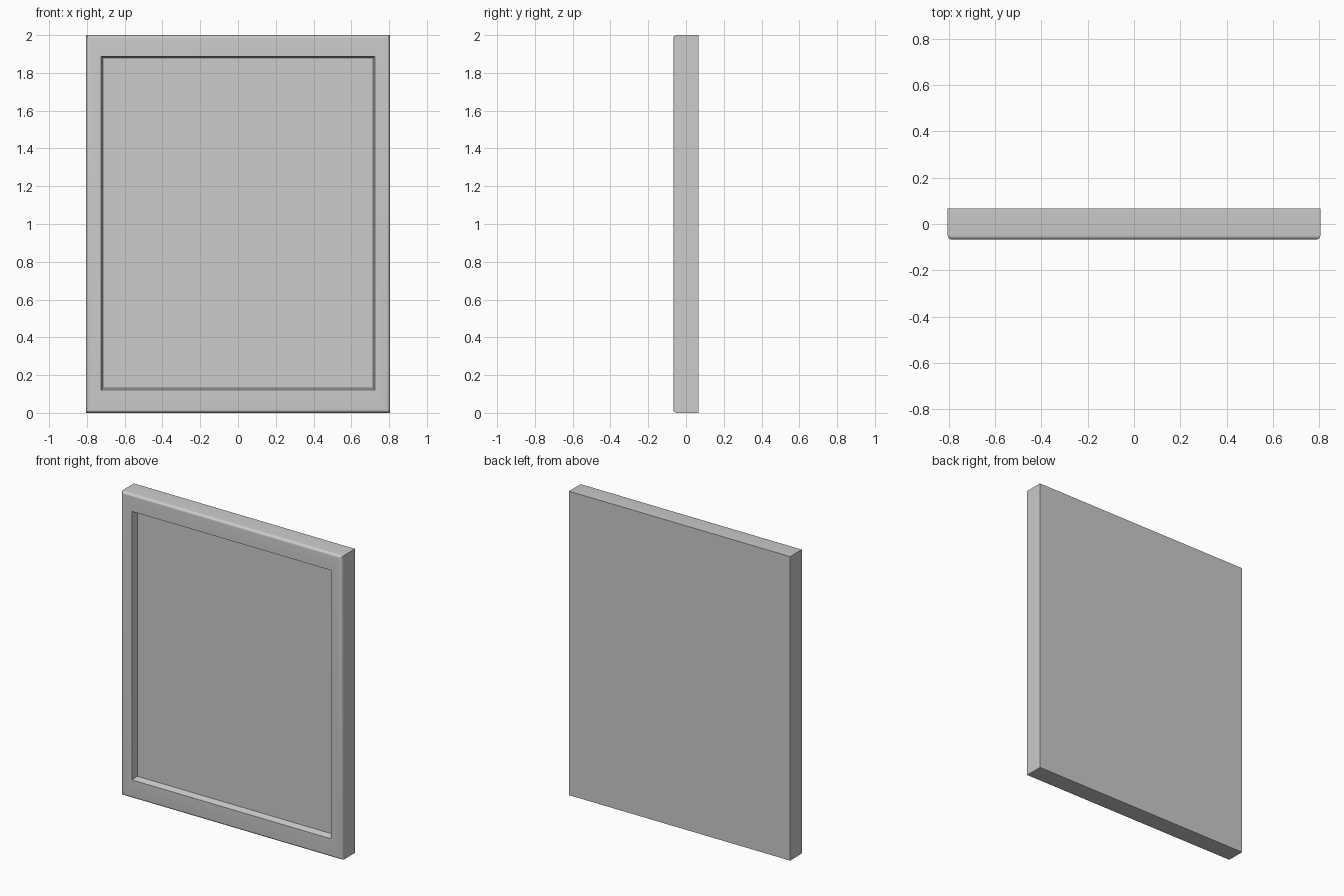
import bpy, bmesh, math

if "Cube" in bpy.data.objects:
    bpy.data.objects.remove(bpy.data.objects["Cube"])

HALF_W, HALF_D, HEIGHT = 0.805, 0.067, 2.0
R = 0.018          # rounding of the outer front edges
FLOOR_Y = -0.026   # depth of the recessed panel


def ring(bm, side, bottom, top, y):
    """Rectangle of four vertices, inset from the outer outline."""
    x, z0, z1 = HALF_W - side, bottom, HEIGHT - top
    return [bm.verts.new(p) for p in ((-x, y, z0), (x, y, z0), (x, y, z1), (-x, y, z1))]


def make_object(name, sections, cap_first, cap_last):
    """Bridge successive rectangular sections into a mesh."""
    bm = bmesh.new()
    rings = [ring(bm, *s) for s in sections]
    for a, b in zip(rings, rings[1:]):
        for i in range(4):
            j = (i + 1) % 4
            bm.faces.new((a[i], a[j], b[j], b[i]))
    if cap_first:
        bm.faces.new(rings[0])
    if cap_last:
        bm.faces.new(rings[-1])
    bmesh.ops.recalc_face_normals(bm, faces=bm.faces)
    mesh = bpy.data.meshes.new(name)
    bm.to_mesh(mesh)
    bm.free()
    obj = bpy.data.objects.new(name, mesh)
    bpy.context.collection.objects.link(obj)
    bpy.ops.object.select_all(action='DESELECT')
    obj.select_set(True)
    bpy.context.view_layer.objects.active = obj
    bpy.ops.object.shade_smooth_by_angle(angle=math.radians(30))
    return obj


# Framed panel: flat back, straight sides, rounded front edge, sloped recess, panel floor
sections = [(0, 0, 0, HALF_D)]
for k in range(7):
    a = math.radians(15 * k)
    inset = R * (1 - math.cos(a))
    sections.append((inset, inset, inset, -HALF_D + R * (1 - math.sin(a))))
sections += [(0.081, 0.122, 0.112, -HALF_D), (0.091, 0.133, 0.122, FLOOR_Y)]
make_object("framed_panel", sections, True, True)
